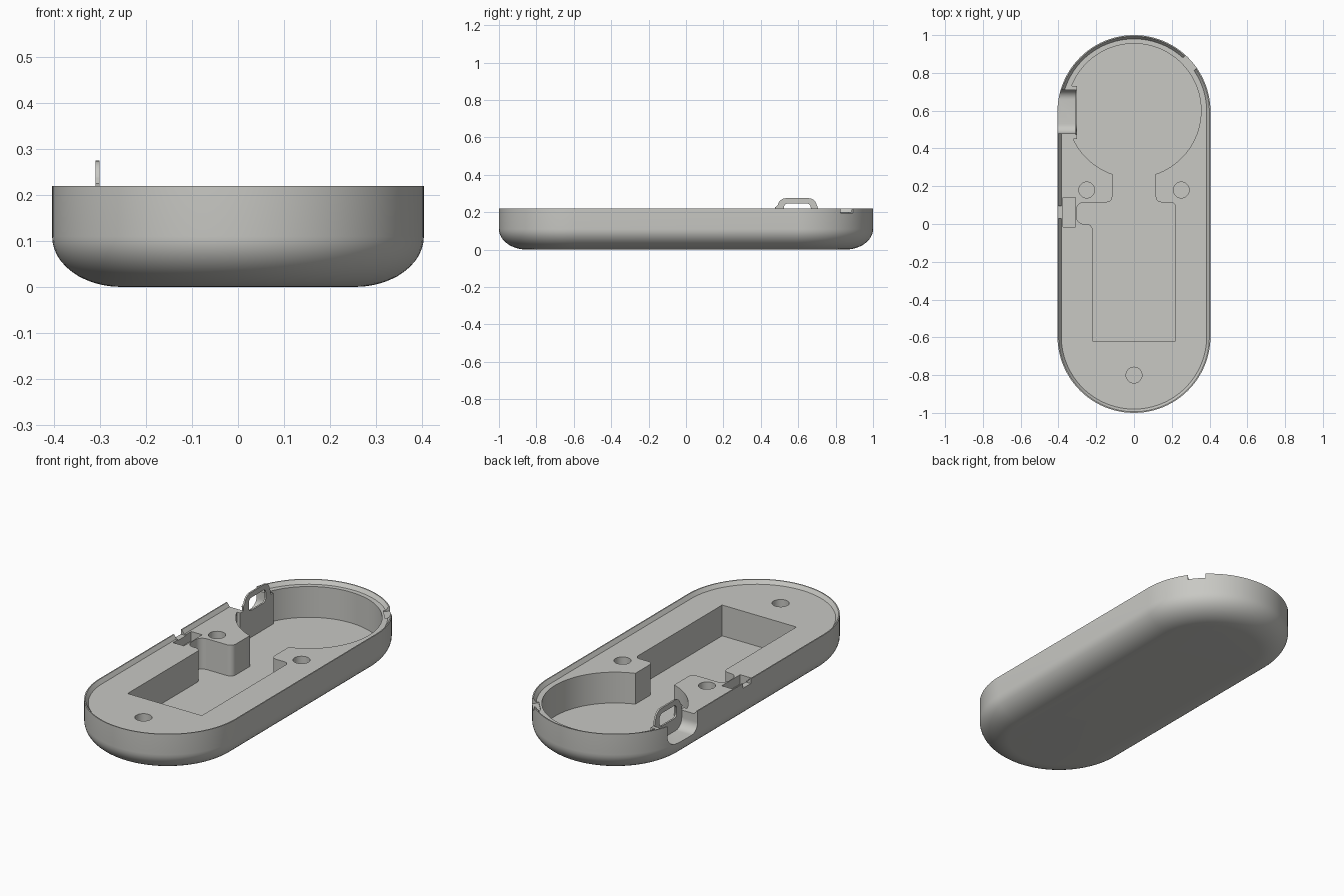
import bpy, bmesh, math
from mathutils import Matrix

if "Cube" in bpy.data.objects:
    bpy.data.objects.remove(bpy.data.objects["Cube"])

GREY = bpy.data.materials.new("warm_grey")
GREY.diffuse_color = (0.58, 0.58, 0.55, 1)
GREY.use_nodes = True
GREY.node_tree.nodes["Principled BSDF"].inputs["Base Color"].default_value = GREY.diffuse_color

R, CY, TOP, FLOOR, DEEP = 0.405, 0.595, 0.22, 0.2, 0.035


def arc(cx, cy, r, a0, a1, n=6):
    """Points on an arc, angles in degrees."""
    angles = [math.radians(a0 + (a1 - a0) * i / n) for i in range(n + 1)]
    return [(cx + r * math.cos(a), cy + r * math.sin(a)) for a in angles]


def stadium(r, n=48):
    return arc(0, CY, r, 0, 180, n) + arc(0, -CY, r, 180, 360, n)


def finish(bm, name):
    bmesh.ops.recalc_face_normals(bm, faces=bm.faces)
    me = bpy.data.meshes.new(name)
    bm.to_mesh(me)
    bm.free()
    me.materials.append(GREY)
    ob = bpy.data.objects.new(name, me)
    bpy.context.collection.objects.link(ob)
    return ob


def loft(name, rings):
    """Skin a list of equal-length 3D rings and cap both ends."""
    bm = bmesh.new()
    loops = [[bm.verts.new(p) for p in ring] for ring in rings]
    for a, b in zip(loops, loops[1:]):
        for i in range(len(a)):
            j = (i + 1) % len(a)
            bm.faces.new((a[i], a[j], b[j], b[i]))
    bm.faces.new(loops[0])
    bm.faces.new(loops[-1])
    return finish(bm, name)


def prism_z(name, pts, z0, z1):
    return loft(name, [[(x, y, z) for x, y in pts] for z in (z0, z1)])


def prism_x(name, pts, x0, x1):
    return loft(name, [[(x, y, z) for y, z in pts] for x in (x0, x1)])


def rect(x0, x1, y0, y1):
    return [(x0, y0), (x1, y0), (x1, y1), (x0, y1)]


def cut(target, cutter):
    mod = target.modifiers.new("cut", 'BOOLEAN')
    mod.operation = 'DIFFERENCE'
    mod.solver = 'EXACT'
    mod.object = cutter
    bpy.context.view_layer.objects.active = target
    bpy.ops.object.modifier_apply(modifier=mod.name)


# Shell: elliptical bottom edge, straight wall, sloped inner lip, inner deck
profile = []
for i in range(13):
    a = math.radians(90 * i / 12)
    profile.append((R - 0.15 + 0.15 * math.sin(a), 0.11 - 0.11 * math.cos(a)))
profile += [(R, TOP), (R - 0.006, TOP), (R - 0.02, FLOOR)]
shell = loft("shell", [[(x, y, z) for x, y in stadium(r)] for r, z in profile])

# Main pocket: round bay, neck, side nook and rectangular bay
outline = (
    arc(0, 0.6, 0.355, -71.1, 158.5, 64)
    + [(-0.302, 0.73), (-0.302, 0.45)]
    + arc(0, 0.6, 0.355, 205, 251.1, 14)
    + arc(-0.145, 0.145, 0.03, 0, -90)
    + arc(-0.265, 0.075, 0.04, 90, 180)
    + arc(-0.265, 0.04, 0.04, 180, 270)
    + arc(-0.25, -0.03, 0.03, 90, 0)
    + [(-0.22, -0.62), (0.22, -0.62)]
    + arc(0.195, 0.09, 0.025, 0, 90)
    + arc(0.145, 0.145, 0.03, 270, 180)
)
cutters = [prism_z("pocket_cutter", outline, DEEP, 0.4)]

# Screw holes
for x, y in ((-0.25, 0.18), (0.25, 0.18), (0, -0.8)):
    cutters.append(prism_z("hole_cutter", arc(x, y, 0.042, 0, 348.75, 31), 0.1, 0.4))

# Switch slot and its rim notch
cutters.append(prism_z("slot_cutter", rect(-0.375, -0.31, -0.015, 0.14), 0.15, 0.4))
cutters.append(prism_z("slot_notch_cutter", rect(-0.5, -0.37, 0.03, 0.095), 0.195, 0.4))

# Rim notch on the rounded end
notch = prism_z("rim_notch_cutter", rect(0.37, 0.5, -0.045, 0.045), 0.195, 0.4)
notch.data.transform(Matrix.Translation((0, CY, 0)) @ Matrix.Rotation(math.radians(41), 4, 'Z'))
cutters.append(notch)

# Scooped recess outside the strap loop
scoop = (arc(0.53, 0.16, 0.05, 180, 270, 8) + arc(0.66, 0.16, 0.05, 270, 360, 8)
         + [(0.71, 0.4), (0.48, 0.4)])
cutters.append(prism_x("scoop_cutter", scoop, -0.6, -0.311))

# Opening through the strap loop
opening = (arc(0.545, 0.2, 0.022, 180, 270) + arc(0.645, 0.2, 0.022, 270, 360)
           + arc(0.645, 0.225, 0.022, 0, 90) + arc(0.545, 0.225, 0.022, 90, 180))
loop_cutter = prism_x("loop_opening_cutter", opening, -0.33, -0.28)
cutters.append(loop_cutter)

# Strap loop plate standing on the thin wall
loop_shape = ([(0.48, FLOOR), (0.71, FLOOR), (0.705, 0.225)]
              + arc(0.655, 0.23, 0.045, 10, 90) + arc(0.535, 0.23, 0.045, 90, 170)
              + [(0.475, 0.225)])
strap_loop = prism_x("strap_loop", loop_shape, -0.311, -0.302)
cut(strap_loop, loop_cutter)

for c in cutters:
    cut(shell, c)
for c in cutters:
    bpy.data.objects.remove(c)

# Smooth shading with crisp edges
bpy.ops.object.select_all(action='DESELECT')
for ob in (shell, strap_loop):
    ob.select_set(True)
bpy.context.view_layer.objects.active = shell
bpy.ops.object.shade_smooth_by_angle(angle=math.radians(30))
